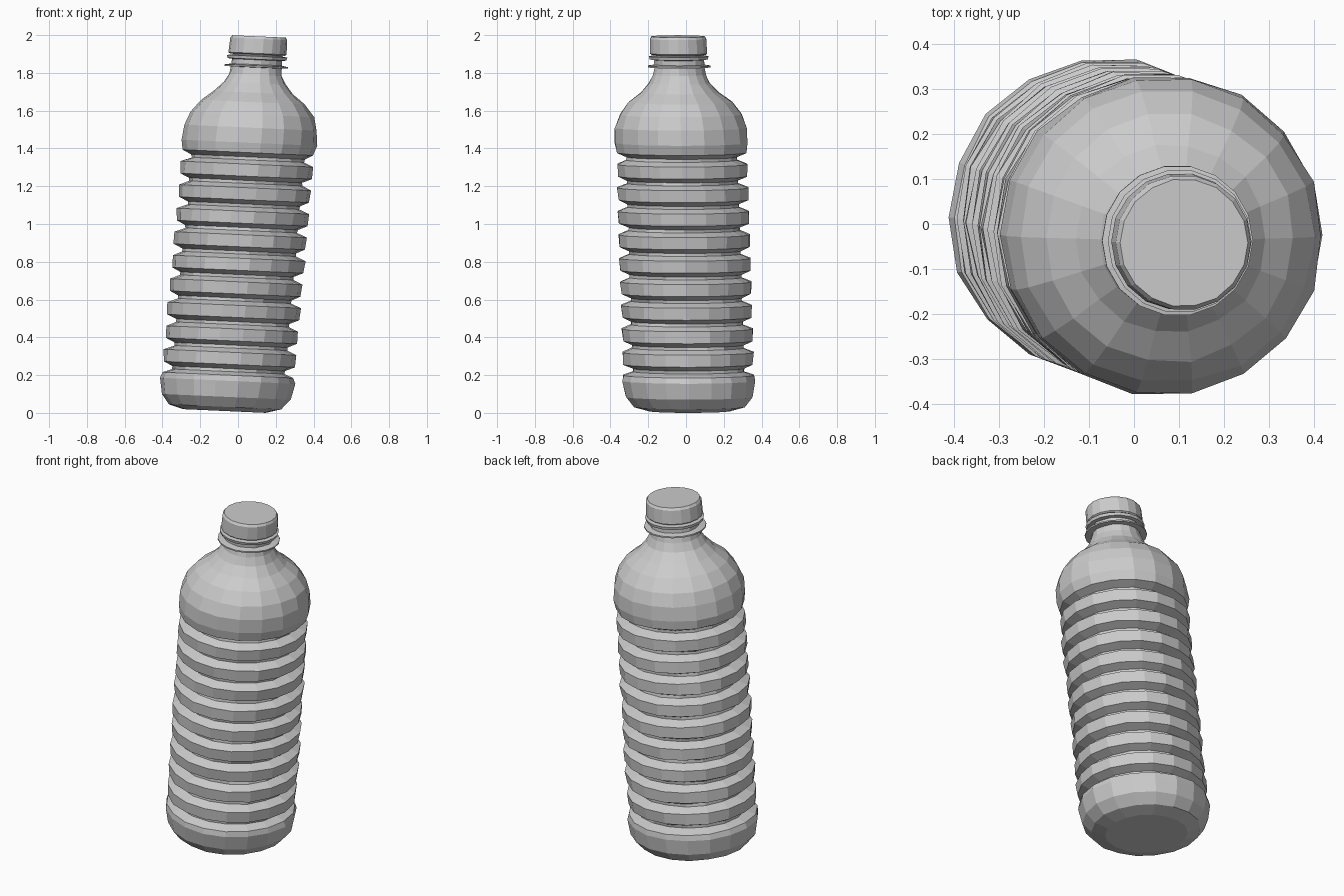
import bpy
import bmesh
import random
from math import cos, sin, tau

SIDES = 18
rng = random.Random(4)

cube = bpy.data.objects.get("Cube")
if cube:
    bpy.data.objects.remove(cube)

grey = bpy.data.materials.new("plain grey")
grey.use_nodes = True
colour = (0.6, 0.6, 0.6, 1)
grey.diffuse_color = colour
grey.node_tree.nodes["Principled BSDF"].inputs["Base Color"].default_value = colour


def lean(x, y, h):
    """Place a point on the leaning bottle; rings dip slightly to +x."""
    return (x + 0.092 * h - 0.072, y - 0.031 * h + 0.02, h - 0.045 * x)


def lathe(name, profile, wobble=0.0, closed=False):
    """Turn (radius, height) points; ends are capped unless the profile is closed."""
    bm = bmesh.new()
    rings = []
    for r, h in profile:
        ring = []
        for i in range(SIDES):
            a = tau * i / SIDES
            rr = r + rng.uniform(-wobble, wobble)
            ring.append(bm.verts.new(lean(rr * cos(a), rr * sin(a), h)))
        rings.append(ring)
    pairs = list(zip(rings, rings[1:]))
    if closed:
        pairs.append((rings[-1], rings[0]))
    else:
        bm.faces.new(rings[0][::-1])
        bm.faces.new(rings[-1])
    for low, high in pairs:
        for i in range(SIDES):
            j = (i + 1) % SIDES
            bm.faces.new((low[i], low[j], high[j], high[i]))
    bmesh.ops.recalc_face_normals(bm, faces=bm.faces)
    mesh = bpy.data.meshes.new(name)
    bm.to_mesh(mesh)
    bm.free()
    mesh.materials.append(grey)
    obj = bpy.data.objects.new(name, mesh)
    bpy.context.collection.objects.link(obj)
    return obj


# Rounded base
body = [(0.22, 0.01), (0.295, 0.032), (0.34, 0.085), (0.356, 0.17), (0.348, 0.2)]

# Nine ribs separated by grooves
OUTER, INNER, PITCH = 0.351, 0.298, 0.1245
for k in range(10):
    groove = 0.227 + k * PITCH
    body += [(INNER, groove - 0.008), (INNER, groove + 0.008)]
    if k < 9:
        body += [(OUTER - 0.004, groove + 0.03), (OUTER, groove + 0.094)]

# Domed shoulder and neck
body += [(0.345, 1.378), (0.357, 1.43), (0.352, 1.51), (0.327, 1.58), (0.278, 1.645),
         (0.212, 1.695), (0.163, 1.745), (0.141, 1.79), (0.133, 1.83), (0.133, 1.91)]
lathe("bottle_body", body, wobble=0.004)

# Neck collar and the band under the cap
lathe("neck_collar", [(0.125, 1.828), (0.168, 1.83), (0.168, 1.838), (0.125, 1.845)], closed=True)
lathe("cap_band", [(0.125, 1.868), (0.156, 1.872), (0.16, 1.888), (0.125, 1.893)], closed=True)

# Screw cap
lathe("cap", [(0.146, 1.897), (0.153, 1.903), (0.151, 1.98), (0.142, 1.993)], wobble=0.001)
